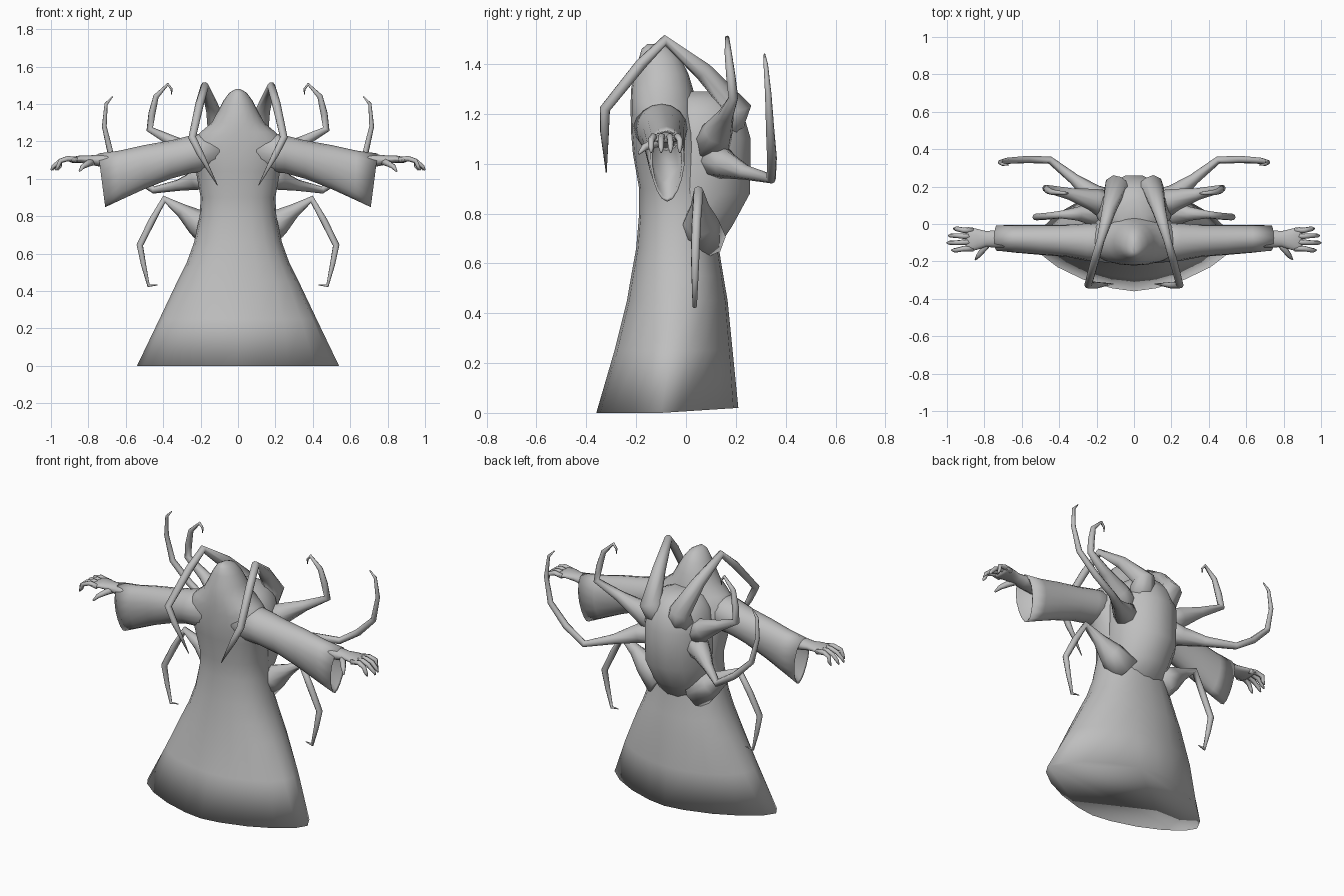
import bpy, bmesh, math
from mathutils import Vector

grey = bpy.data.materials.new("plain_grey")
grey.diffuse_color = (0.52, 0.52, 0.52, 1)


def loft(name, rings):
    """Skin a list of equal-sized point rings and close both ends."""
    bm = bmesh.new()
    loops = [[bm.verts.new(p) for p in r] for r in rings]
    n = len(loops[0])
    for a, b in zip(loops, loops[1:]):
        for i in range(n):
            j = (i + 1) % n
            bm.faces.new((a[i], a[j], b[j], b[i]))
    bm.faces.new(loops[0][::-1])
    bm.faces.new(loops[-1])
    bmesh.ops.recalc_face_normals(bm, faces=bm.faces)
    for f in bm.faces:
        f.smooth = True
    me = bpy.data.meshes.new(name)
    bm.to_mesh(me)
    bm.free()
    me.materials.append(grey)
    ob = bpy.data.objects.new(name, me)
    bpy.context.collection.objects.link(ob)
    return ob


def power(v, e):
    return math.copysign(abs(v) ** e, v)


def level_ring(z, hw, yf, yb, cy, e=1.0, n=20, tilt=0.0):
    """Horizontal ring: half width, front y, back y, y of the widest point."""
    pts = []
    for i in range(n):
        a = 2 * math.pi * i / n
        c, s = power(math.cos(a), e), power(math.sin(a), e)
        y = cy + s * ((yb - cy) if s > 0 else (cy - yf))
        pts.append((hw * c, y, z + tilt * max(s, 0)))
    return pts


def arm_ring(side, x, zt, zb, cy, hw, shear=0.0, taper=0.0, n=16):
    """Upright ring across an arm, from top z to bottom z."""
    pts = []
    for i in range(n):
        a = 2 * math.pi * i / n
        s, c = math.sin(a), math.cos(a)
        z = (zt + zb) / 2 + s * (zt - zb) / 2
        pts.append((side * (x + shear * (z - zb)),
                    cy + hw * c * (1 + taper * s), z))
    return pts


def tube(name, side, path, n=8):
    """Tapered limb through (x, y, z, radius) points."""
    pts = [Vector((side * p[0], p[1], p[2])) for p in path]
    rings, u, prev = [], None, None
    for i, p in enumerate(pts):
        t = Vector()
        if i > 0:
            t += (p - pts[i - 1]).normalized()
        if i < len(pts) - 1:
            t += (pts[i + 1] - p).normalized()
        t.normalize()
        if u is None:
            u = t.orthogonal().normalized()
        else:
            u = prev.rotation_difference(t) @ u
        prev = t
        v = t.cross(u)
        r = path[i][3]
        rings.append([p + r * (math.cos(k * math.tau / n) * u
                               + math.sin(k * math.tau / n) * v) for k in range(n)])
    return loft(name, rings)


# robe and hood: z, half width, front y, back y, widest y, corner exponent
robe = [
    (0.0, .54, -.36, .21, -.10, 1.3), (.25, .42, -.287, .187, -.06, 1.05),
    (.45, .325, -.237, .167, -.04, .95), (.55, .275, -.22, .15, -.03, .9),
    (.66, .235, -.2, .132, -.03, .9), (.8, .205, -.188, .12, -.03, .9),
    (.9, .2, -.188, .12, -.04, .9), (1.04, .225, -.213, .1, -.07, .95),
    (1.12, .25, -.22, .08, -.09, 1), (1.2, .245, -.222, .05, -.1, 1),
    (1.25, .2, -.222, .04, -.1, 1), (1.3, .14, -.22, .028, -.1, 1),
    (1.36, .108, -.21, .01, -.1, 1), (1.42, .076, -.19, -.02, -.11, 1),
    (1.46, .046, -.178, -.055, -.12, 1), (1.48, .012, -.155, -.1, -.13, 1)]
loft("robe_and_hood", [level_ring(*r, tilt=.02 if r[0] == 0 else 0) for r in robe])

# hump on the back that carries the spider legs
hump = [
    (.64, .14, -.08, .115, 0), (.75, .175, -.1, .19, .02), (.88, .2, -.1, .262, .04),
    (1.1, .2, -.1, .265, .05), (1.2, .18, -.1, .235, .05),
    (1.26, .13, -.08, .19, .05), (1.29, .06, -.04, .13, .05)]
loft("back_hump", [level_ring(*r, n=14) for r in hump])

# sleeve rings, the last two turn inward to hollow the cuff
sleeve = [
    (.10, 1.26, 1.04, -.10, .11, 0, 0), (.25, 1.232, 1.03, -.097, .1, 0, 0),
    (.36, 1.205, 1.0, -.09, .086, 0, .05), (.5, 1.18, .945, -.085, .08, 0, .1),
    (.62, 1.15, .89, -.08, .074, .06, .15), (.71, 1.135, .848, -.075, .068, .13, .2),
    (.705, 1.12, .862, -.075, .058, .13, .2), (.64, 1.12, .92, -.078, .055, .06, .15)]

# palm rings and finger paths
palm = [
    (.62, 1.14, 1.05, -.08, .05), (.74, 1.13, 1.065, -.08, .047),
    (.79, 1.125, 1.075, -.08, .042), (.84, 1.125, 1.085, -.082, .056),
    (.885, 1.117, 1.085, -.082, .066), (.9, 1.11, 1.09, -.082, .06)]
fingers = [("little", -.025, .965), ("ring", -.062, .992),
           ("middle", -.1, 1.0), ("index", -.14, .975)]

# spider legs: wide cone bases, then jointed segments to a point
legs = {
    "top": [(.06, .12, 1.12, .10), (.1, .2, 1.23, .062), (.135, .07, 1.37, .038),
            (.178, -.085, 1.495, .022), (.205, -.18, 1.40, .023),
            (.245, -.325, 1.22, .021), (.2, -.327, 1.13, .018), (.11, -.32, .965, .002)],
    "upper": [(.12, .09, 1.06, .09), (.22, .13, 1.13, .06), (.34, .16, 1.195, .032),
              (.472, .19, 1.265, .02), (.46, .18, 1.35, .019), (.438, .17, 1.44, .015),
              (.375, .165, 1.505, .009), (.355, .165, 1.48, .006), (.355, .165, 1.45, .002)],
    "middle": [(.12, .1, 1.02, .085), (.22, .16, .995, .055), (.32, .24, .965, .03),
               (.45, .342, .94, .02), (.57, .345, 1.02, .02), (.68, .338, 1.13, .017),
               (.715, .33, 1.28, .013), (.705, .32, 1.4, .009), (.67, .315, 1.44, .003)],
    "lower": [(.12, .06, .70, .1), (.22, .06, .77, .07), (.3, .055, .83, .037),
              (.395, .05, .89, .02), (.46, .042, .775, .019), (.525, .037, .645, .018),
              (.505, .036, .54, .014), (.478, .035, .428, .009), (.43, .04, .432, .002)],
}

for label, side in (("left", -1), ("right", 1)):
    loft(label + "_sleeve", [arm_ring(side, *r) for r in sleeve])
    loft(label + "_hand", [arm_ring(side, *r) for r in palm])
    for name, y, tip in fingers:
        yb = -.082 + (y + .082) * .85
        tube(f"{label}_{name}_finger", side,
             [(.86, yb, 1.1, .015), (.91, yb, 1.108, .015), (.95, y, 1.095, .013),
              (tip - .012, y, 1.065, .011), (tip, y, 1.045, .004)], 6)
    tube(label + "_thumb", side,
         [(.77, -.09, 1.095, .022), (.805, -.135, 1.08, .018),
          (.83, -.168, 1.065, .014), (.848, -.19, 1.04, .005)], 6)
    for name, path in legs.items():
        tube(f"{label}_{name}_spider_leg", side, path)
